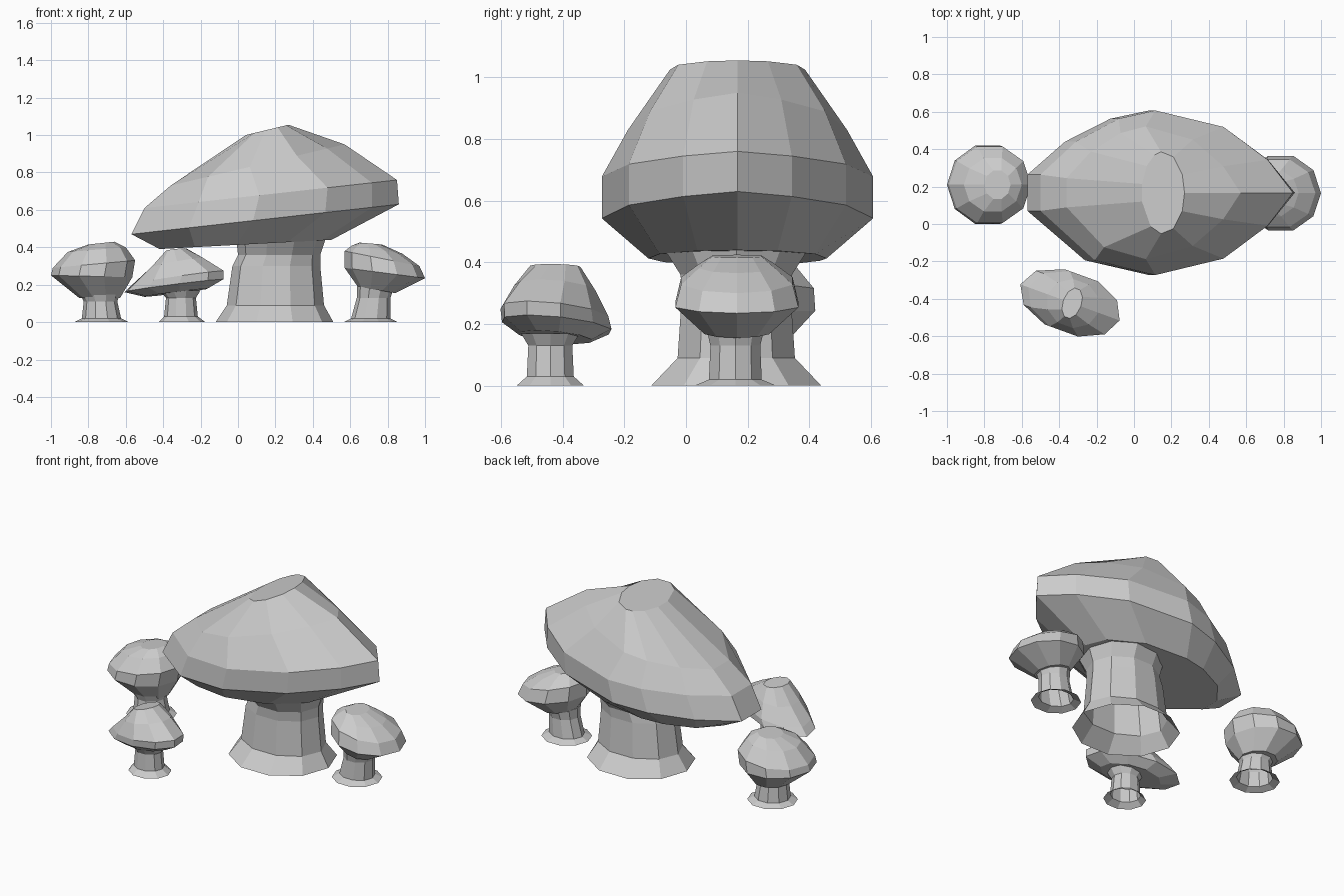
import bpy, bmesh, math

if "Cube" in bpy.data.objects:
    bpy.data.objects.remove(bpy.data.objects["Cube"])

ROUND = [(math.cos(a * math.tau / 10), math.sin(a * math.tau / 10)) for a in range(10)]
# Pointed-oval outline of the big cap
POINTED = [(1, 0), (.8, .4), (.45, .8), (-.09, 1), (-.38, .9), (-.72, .62),
           (-1, .22), (-1, -.22), (-.57, -.82), (-.09, -1), (.45, -.8), (.8, -.4)]


def loft(name, rings, close_start, close_end):
    bm = bmesh.new()
    loops = [[bm.verts.new(p) for p in r] for r in rings]
    n = len(loops[0])
    for a, b in zip(loops, loops[1:]):
        for i in range(n):
            j = (i + 1) % n
            bm.faces.new((a[i], a[j], b[j], b[i]))
    if close_start:
        bm.faces.new(loops[0][::-1])
    if close_end:
        bm.faces.new(loops[-1])
    me = bpy.data.meshes.new(name)
    bm.to_mesh(me)
    bm.free()
    ob = bpy.data.objects.new(name, me)
    bpy.context.collection.objects.link(ob)


def cap(name, cx, cy, specs, outline=ROUND, turn=0):
    """Each ring: left x, left z, right x, right z, half depth."""
    c, s = math.cos(turn), math.sin(turn)
    rings = []
    for k, (xl, zl, xr, zr, h) in enumerate(specs):
        shape = ROUND if len(outline) == 10 else outline
        if len(outline) != 10 and k in (0, len(specs) - 1):
            shape = [(x / math.hypot(x, y), y / math.hypot(x, y)) for x, y in outline]
        ring = []
        for u, v in shape:
            x = (xl + xr) / 2 + u * (xr - xl) / 2 - cx
            y = v * h
            ring.append((cx + c * x - s * y, cy + s * x + c * y,
                         (zl + zr) / 2 + u * (zr - zl) / 2))
        rings.append(ring)
    loft(name, rings, True, True)


def stem(name, cy, specs):
    """Each ring: z, centre x, x radius, y radius; open underneath."""
    rings = [[(cx + u * rx, cy + v * ry, z) for u, v in ROUND]
             for z, cx, rx, ry in specs]
    loft(name, rings, False, True)


# Large mushroom
cap("large_cap", .145, .167, [
    (-.43, .39, .50, .44, .29), (-.57, .47, .86, .63, .44),
    (-.50, .61, .85, .76, .44), (-.36, .73, .57, .95, .355),
    (.04, 1.0, .27, 1.055, .22)], POINTED)
stem("large_stem", .163, [
    (0, .195, .315, .29), (.09, .20, .26, .20), (.30, .205, .235, .185),
    (.36, .22, .22, .19), (.45, .23, .24, .25)])

# Left mushroom
cap("left_cap", -.775, .21, [
    (-.85, .13, -.63, .13, .11), (-1.0, .25, -.565, .24, .22),
    (-.99, .29, -.55, .33, .215), (-.91, .375, -.60, .40, .15),
    (-.80, .415, -.66, .43, .08)])
stem("left_stem", .19, [
    (0, -.73, .145, .14), (.02, -.73, .105, .10), (.11, -.735, .09, .09),
    (.16, -.74, .11, .11)])

# Front mushroom
cap("front_cap", -.34, -.42, [
    (-.51, .135, -.15, .18, .11), (-.625, .16, -.06, .23, .165),
    (-.58, .20, -.06, .275, .165), (-.47, .29, -.18, .345, .13),
    (-.38, .38, -.28, .395, .085)], turn=math.radians(-20))
stem("front_stem", -.44, [
    (0, -.30, .125, .115), (.03, -.305, .09, .08), (.13, -.305, .08, .075),
    (.17, -.31, .11, .10)])

# Right mushroom
cap("right_cap", .78, .165, [
    (.64, .19, .84, .155, .11), (.57, .29, 1.0, .235, .21),
    (.57, .38, .97, .30, .19), (.61, .41, .88, .365, .13),
    (.65, .425, .77, .415, .085)])
stem("right_stem", .16, [
    (0, .71, .145, .14), (.02, .71, .105, .09), (.13, .725, .09, .085),
    (.19, .735, .10, .10)])
